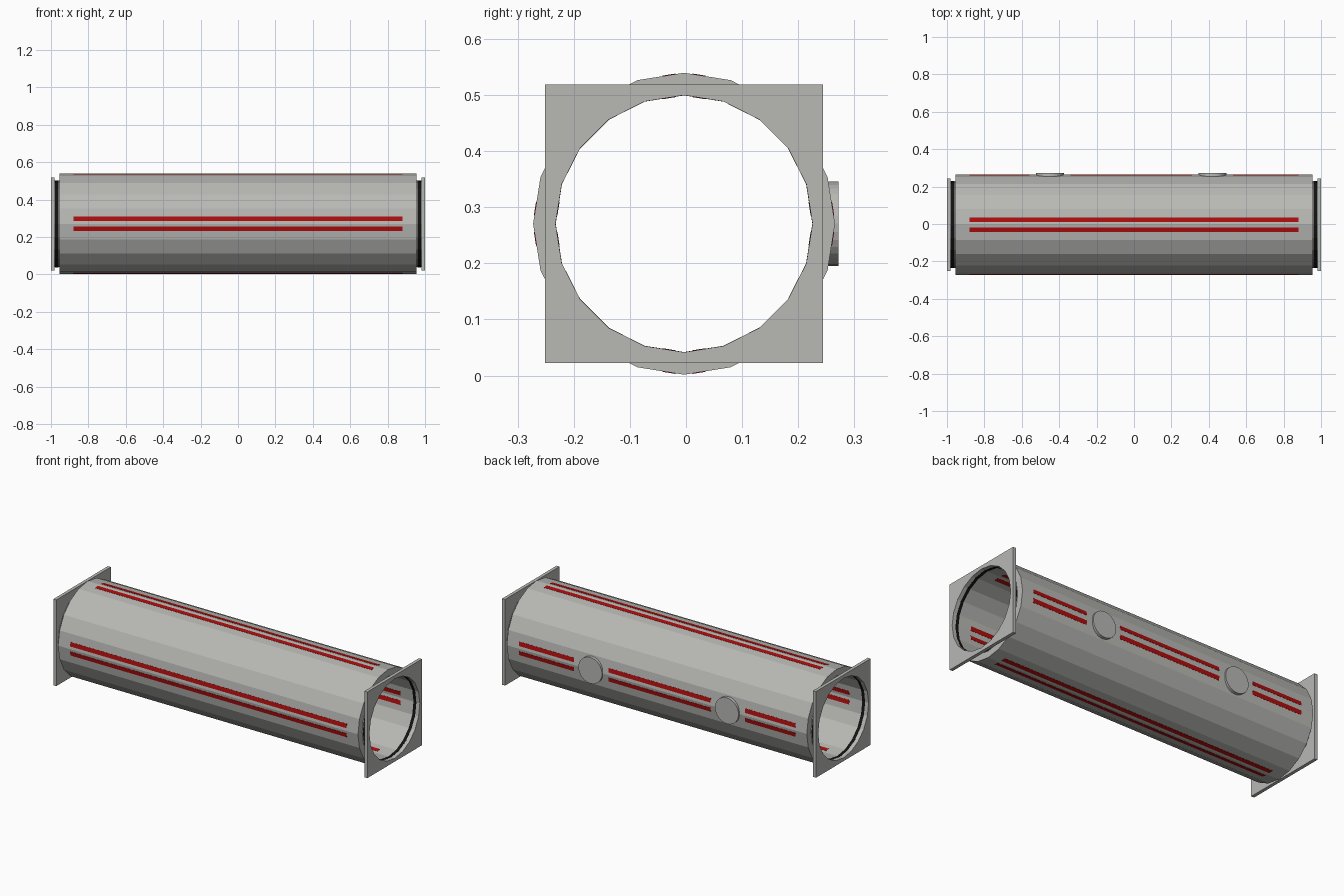
import bpy, bmesh, math
from mathutils import Matrix, Vector

if "Cube" in bpy.data.objects:
    bpy.data.objects.remove(bpy.data.objects["Cube"])

CY, CZ = -0.0035, 0.2705      # tube axis
R_OUT, R_IN, SIDES = 0.269, 0.229, 20


def material(name, col):
    m = bpy.data.materials.new(name)
    m.diffuse_color = (*col, 1)
    m.use_nodes = True
    m.node_tree.nodes["Principled BSDF"].inputs["Base Color"].default_value = m.diffuse_color
    return m


GREY = material("light_grey", (0.48, 0.48, 0.46))
RED = material("dark_red", (0.42, 0.004, 0.004))
BLACK = material("black", (0.006, 0.006, 0.006))


def finish(name, bm, mat):
    bmesh.ops.recalc_face_normals(bm, faces=bm.faces)
    me = bpy.data.meshes.new(name)
    bm.to_mesh(me)
    bm.free()
    me.materials.append(mat)
    ob = bpy.data.objects.new(name, me)
    bpy.context.collection.objects.link(ob)
    return ob


def circle(r):
    return [(CY + r * math.sin(2 * math.pi * i / SIDES),
             CZ + r * math.cos(2 * math.pi * i / SIDES)) for i in range(SIDES)]


def square(h):
    # square outline sampled at the same angles as the hole
    pts = []
    for i in range(SIDES):
        a = 2 * math.pi * i / SIDES
        s, c = math.sin(a), math.cos(a)
        k = h / max(abs(s), abs(c))
        pts.append((CY + k * s, CZ + k * c))
    return pts


def hollow(name, outer, inner, x0, x1, mat, corner=None):
    """Extruded ring between two outlines, along x."""
    bm = bmesh.new()
    loops = [[bm.verts.new((x, y, z)) for y, z in o]
             for o, x in ((outer, x0), (outer, x1), (inner, x1), (inner, x0))]
    for a, b in zip(loops, loops[1:] + loops[:1]):
        for i in range(SIDES):
            j = (i + 1) % SIDES
            bm.faces.new((a[i], a[j], b[j], b[i]))
    # fill the square's corners, which fall between two sample angles
    if corner:
        for i in range(SIDES):
            j = (i + 1) % SIDES
            p, q = outer[i], outer[j]
            if abs(p[0] - q[0]) > 1e-4 and abs(p[1] - q[1]) > 1e-4:
                cy = CY + math.copysign(corner, p[0] + q[0] - 2 * CY)
                cz = CZ + math.copysign(corner, p[1] + q[1] - 2 * CZ)
                c0, c1 = bm.verts.new((x0, cy, cz)), bm.verts.new((x1, cy, cz))
                a, b = loops[0], loops[1]
                old = bm.faces.get((a[i], a[j], b[j], b[i]))
                bm.faces.remove(old)
                bm.faces.new((a[i], c0, a[j]))
                bm.faces.new((b[i], c1, b[j]))
                bm.faces.new((a[i], c0, c1, b[i]))
                bm.faces.new((c0, a[j], b[j], c1))
    return finish(name, bm, mat)


# main tube
hollow("tube", circle(R_OUT), circle(R_IN), -0.955, 0.955, GREY)

# end plates, necks and seals
for side, s in (("left", -1), ("right", 1)):
    hollow(side + "_end_plate", square(0.248), circle(R_IN), s * 0.981, s, GREY, 0.248)
    hollow(side + "_neck", circle(0.231), circle(R_IN), s * 0.955, s * 0.981, GREY)
    hollow(side + "_seal", circle(0.2325), circle(0.2287), s * 0.960, s * 0.978, BLACK)

# round ports on the back
PORTS = (-0.45, 0.42)
for n, x in enumerate(PORTS):
    bm = bmesh.new()
    bmesh.ops.create_cone(bm, cap_ends=True, segments=32, radius1=0.075, radius2=0.075,
                          depth=0.036, matrix=Matrix.Translation((x, 0.2535, CZ))
                          @ Matrix.Rotation(math.pi / 2, 4, 'X'))
    finish("port_%d" % (n + 1), bm, GREY)


# paired red strips on all four sides, outside and inside the wall
def strip(bm, x0, x1, r, quarter, sign):
    half = math.pi / SIDES
    phi = quarter * math.pi / 2 + sign * half
    normal = Vector((0, math.cos(phi), math.sin(phi)))
    tangent = Vector((0, -math.sin(phi), math.cos(phi)))
    offset = -sign * (r * math.sin(half) - 0.027)
    pos = Vector(((x0 + x1) / 2, CY, CZ)) + normal * r * math.cos(half) + tangent * offset
    bmesh.ops.create_cube(bm, size=1, matrix=Matrix.Translation(pos)
                          @ Matrix.Rotation(phi, 4, 'X')
                          @ Matrix.Diagonal((x1 - x0, 0.002, 0.024, 1)))


FULL = ((-0.88, 0.88),)
SPLIT = ((-0.88, -0.56), (-0.34, 0.31), (0.53, 0.88))
for quarter, side in enumerate(("back", "top", "front", "bottom")):
    for where, r in (("outer", R_OUT), ("inner", R_IN)):
        bm = bmesh.new()
        spans = SPLIT if side == "back" and where == "outer" else FULL
        for x0, x1 in spans:
            for sign in (-1, 1):
                strip(bm, x0, x1, r, quarter, sign)
        finish("%s_%s_strips" % (side, where), bm, RED)
